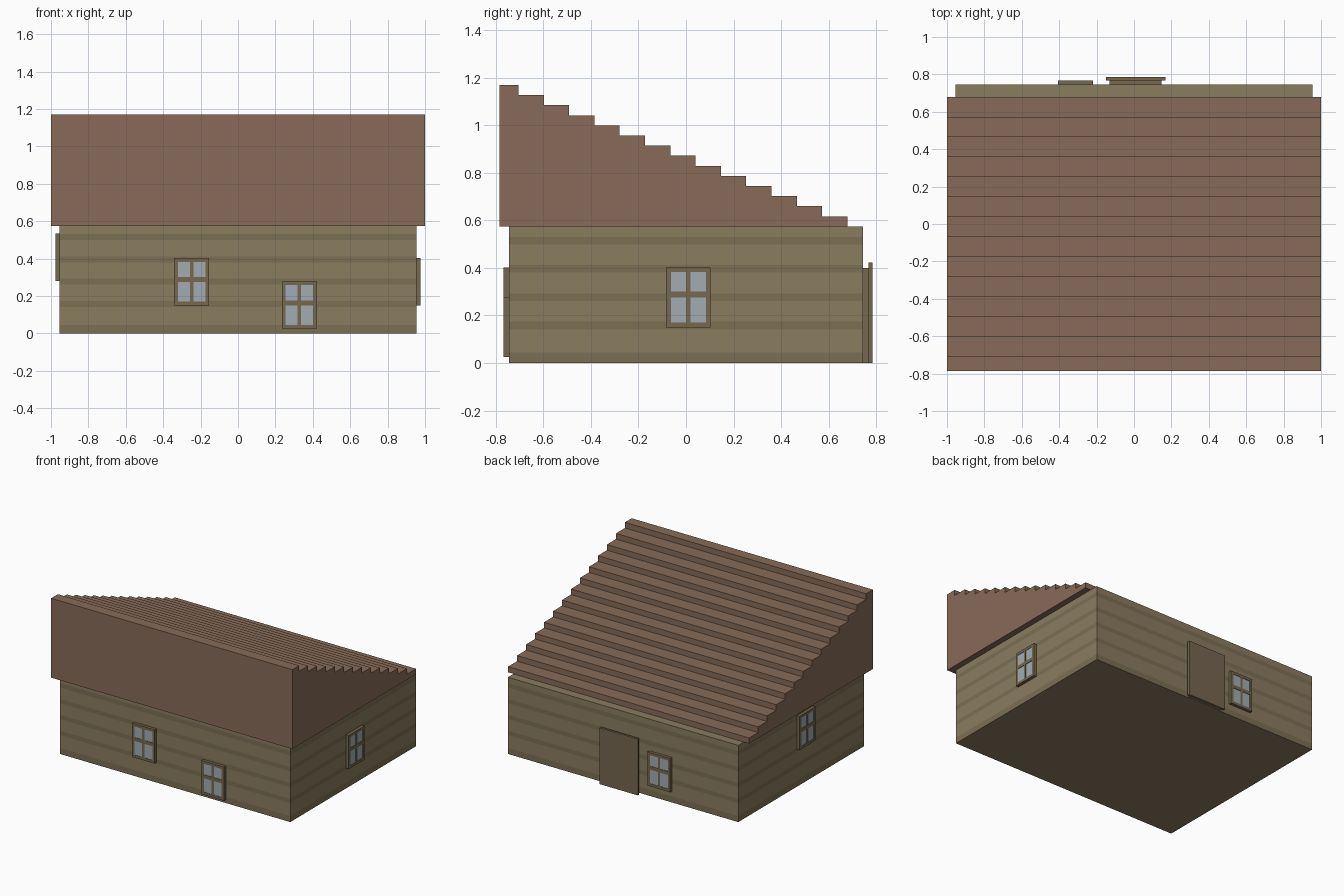
import bpy, bmesh
from mathutils import Matrix
from math import pi

if "Cube" in bpy.data.objects:
    bpy.data.objects.remove(bpy.data.objects["Cube"])


def material(name, hex_code):
    rgb = [int(hex_code[i:i + 2], 16) / 255 for i in (0, 2, 4)]
    m = bpy.data.materials.new(name)
    m.diffuse_color = [((c + 0.055) / 1.055) ** 2.4 for c in rgb] + [1]
    m.use_nodes = True
    m.node_tree.nodes["Principled BSDF"].inputs["Base Color"].default_value = m.diffuse_color
    return m


SIDING = material("siding", "8A7C5F")
SEAM = material("siding_seam", "7C6F54")
ROOF = material("roof_wood", "876B58")
TRIM = material("trim", "76684F")
DOOR = material("door_wood", "75664F")
GLASS = material("glass", "A2ACB2")


def add_box(bm, lo, hi, mat=0):
    verts = bmesh.ops.create_cube(bm, size=1)["verts"]
    for v in verts:
        for i in range(3):
            v.co[i] = hi[i] if v.co[i] > 0 else lo[i]
    for f in {f for v in verts for f in v.link_faces}:
        f.material_index = mat


def finish(name, bm, mats):
    bmesh.ops.recalc_face_normals(bm, faces=bm.faces)
    me = bpy.data.meshes.new(name)
    bm.to_mesh(me)
    bm.free()
    for m in mats:
        me.materials.append(m)
    ob = bpy.data.objects.new(name, me)
    bpy.context.collection.objects.link(ob)
    return ob


WX, WY, WZ = 0.955, 0.745, 0.575

# Walls, cut into horizontal siding courses with darker seams
bm = bmesh.new()
add_box(bm, (-WX, -WY, 0), (WX, WY, WZ))
seams = [(0.023 + 0.119 * k, 0.055 + 0.119 * k) for k in range(5)]
seams[0] = (0, 0.045)
for z in [z for pair in seams for z in pair if z > 0]:
    bmesh.ops.bisect_plane(bm, geom=bm.verts[:] + bm.edges[:] + bm.faces[:],
                           plane_co=(0, 0, z), plane_no=(0, 0, 1))
for f in bm.faces:
    z = f.calc_center_median().z
    f.material_index = int(any(a < z < b for a, b in seams))
finish("walls", bm, [SIDING, SEAM])

# Stepped shed roof: staircase profile extruded across the width
STEPS, RUN, RISE = 14, 0.1065, 0.0425
profile = [(-0.785, WZ), (-0.785, WZ + STEPS * RISE)]
for i in range(STEPS):
    y, z = -0.705 + i * RUN, WZ + (STEPS - i) * RISE
    profile += [(y, z), (y, z - RISE)]
bm = bmesh.new()
side = bm.faces.new([bm.verts.new((-1, y, z)) for y, z in profile])
ext = bmesh.ops.extrude_face_region(bm, geom=[side], use_keep_orig=True)
for v in ext["geom"]:
    if isinstance(v, bmesh.types.BMVert):
        v.co.x = 1
finish("roof", bm, [ROOF])


# Four-pane window, built facing -y, then turned onto its wall
def window(name, along, bottom, turn, wall):
    w, h, t, d = 0.094, 0.253, 0.02, 0.022
    bar = 0.138                                   # crossbar centre height
    bm = bmesh.new()
    add_box(bm, (-w + t, -d + 0.003, t), (w - t, 0, h - t), 1)
    for s in (-w, w - t):                         # side rails
        add_box(bm, (s, -d, 0), (s + t, 0, h))
    for z in (0, h - t):                          # sill and head
        add_box(bm, (-w + t, -d, z), (w - t, 0, z + t))
    add_box(bm, (-w + t, -d, bar - 0.013), (w - t, -d / 2, bar + 0.013))
    for lo, hi in ((t, bar - 0.013), (bar + 0.013, h - t)):
        add_box(bm, (-0.009, -d, lo), (0.009, -d / 2, hi))
    ob = finish(name, bm, [TRIM, GLASS])
    ob.data.transform(Matrix.Rotation(turn, 4, "Z")
                      @ Matrix.Translation((along, -wall, bottom)))


window("front_window_left", -0.248, 0.15, 0, WY)
window("front_window_right", 0.328, 0.025, 0, WY)
window("right_window", 0.01, 0.15, pi / 2, WX)
window("left_window", 0.045, 0.28, -pi / 2, WX)
window("back_window", 0.312, 0.085, pi, WY)

# Back door: casing against the wall with a larger leaf over it
bm = bmesh.new()
add_box(bm, (-0.13, WY, 0), (0.147, 0.77, 0.40))
finish("door_casing", bm, [TRIM])
bm = bmesh.new()
add_box(bm, (-0.15, 0.768, 0), (0.168, 0.785, 0.422))
finish("door", bm, [DOOR])
